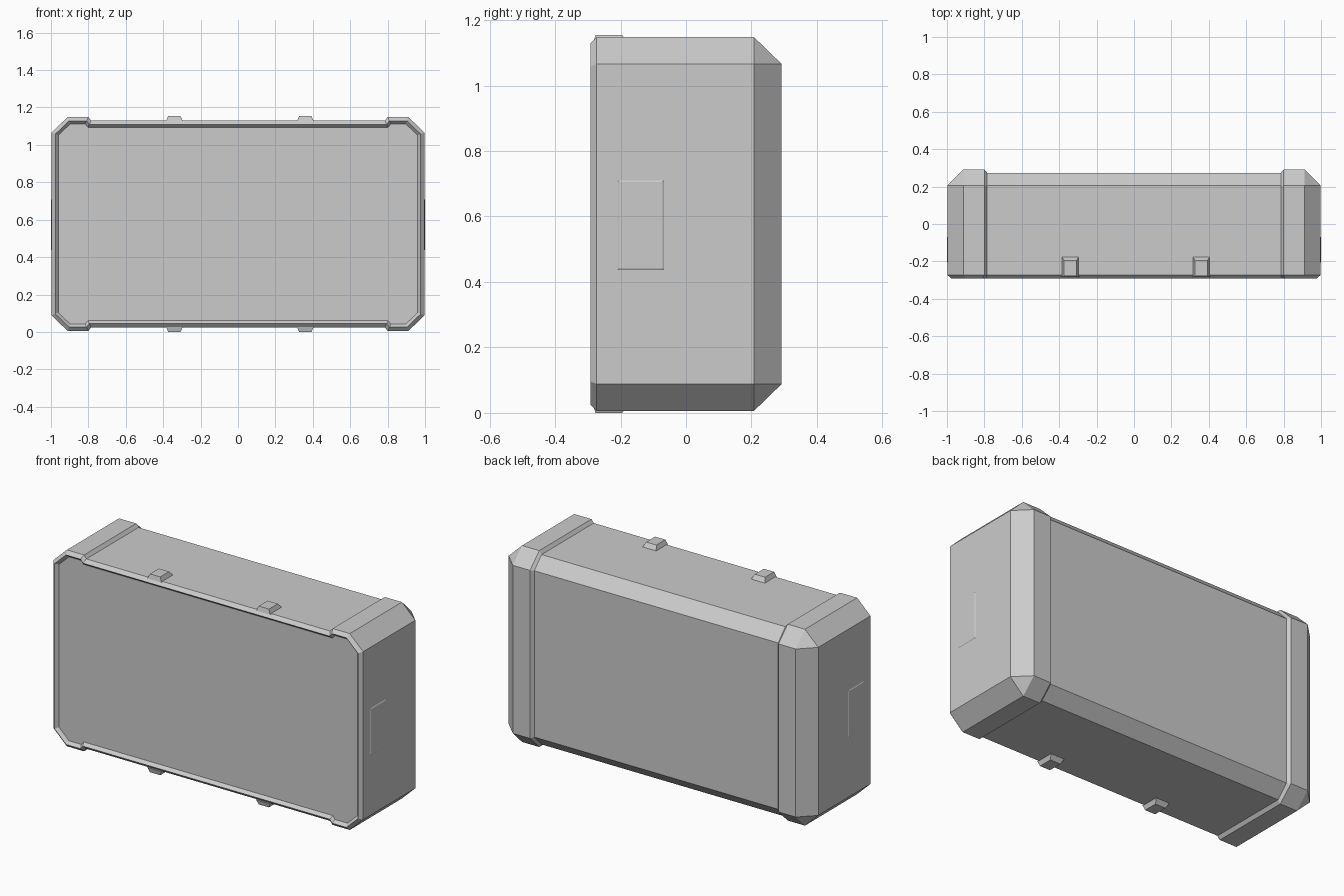
import bpy, bmesh
from mathutils import Vector

if "Cube" in bpy.data.objects:
    bpy.data.objects.remove(bpy.data.objects["Cube"])

ZC = 0.577           # mid height of the case
YF, YC = -0.273, 0.207   # front edge of walls, start of back chamfer


def finish(bm, name):
    bmesh.ops.remove_doubles(bm, verts=bm.verts[:], dist=1e-5)
    bmesh.ops.recalc_face_normals(bm, faces=bm.faces[:])
    me = bpy.data.meshes.new(name)
    bm.to_mesh(me)
    bm.free()
    ob = bpy.data.objects.new(name, me)
    bpy.context.collection.objects.link(ob)
    return ob


def bridge(bm, a, b, closed):
    n = len(a)
    for i in range(n if closed else n - 1):
        j = (i + 1) % n
        # collapsed corners become triangles
        pts = list(dict.fromkeys((a[i], a[j], b[j], b[i])))
        if len(pts) > 2:
            bm.faces.new([bm.verts.new(p) for p in pts])


def inset(pts, d):
    # mitred inward offset of a clockwise (x, z) outline
    out = []
    for i, p in enumerate(pts):
        d1 = (p - pts[i - 1]).normalized()
        d2 = (pts[(i + 1) % len(pts)] - p).normalized()
        n1, n2 = Vector((d1.y, -d1.x)), Vector((d2.y, -d2.x))
        out.append(p + (n1 + n2) * d / (1 + n1.dot(n2)))
    return out


def frustum(name, base, top):
    bm = bmesh.new()
    bridge(bm, base, top, True)
    for loop in (base, top):
        bm.faces.new([bm.verts.new(p) for p in loop])
    return finish(bm, name)


# Case shell: U-shaped sections lofted along x (x, half height, chamfer half height, back y)
half = [(0.785, 0.5525, 0.484, 0.274), (0.80, 0.5715, 0.489, 0.292),
        (0.911, 0.5715, 0.489, 0.292), (0.997, 0.489, 0.489, YC)]
stations = [(-x, h, c, y) for x, h, c, y in reversed(half)] + half
sections = [[(x, YF, ZC - h), (x, YC, ZC - h), (x, y, ZC - c),
             (x, y, ZC + c), (x, YC, ZC + h), (x, YF, ZC + h)]
            for x, h, c, y in stations]
bm = bmesh.new()
for a, b in zip(sections, sections[1:]):
    bridge(bm, a, b, False)
for s in (sections[0], sections[-1]):
    bm.faces.new([bm.verts.new(s[i]) for i in (0, 1, 4, 5)])

# Front rim with outer chamfer, inner slope and slightly recessed panel
outline = [Vector((x, ZC + h)) for x, h, _, _ in stations]
outline += [Vector((x, ZC - h)) for x, h, _, _ in reversed(stations)]
loops = [[(p.x, y, p.y) for p in inset(outline, d)]
         for d, y in ((0, YF), (0.02, -0.292), (0.036, -0.274))]
for a, b in zip(loops, loops[1:]):
    bridge(bm, a, b, True)
bm.faces.new([bm.verts.new(p) for p in loops[-1]])
finish(bm, "case_shell")


# Latch tabs above and below
def tab_loop(cx, hw, y0, y1, z):
    return [(cx - hw, y0, z), (cx + hw, y0, z), (cx + hw, y1, z), (cx - hw, y1, z)]


for s, level in ((1, "top"), (-1, "bottom")):
    for cx, side in ((-0.34, "left"), (0.36, "right")):
        frustum(f"latch_{level}_{side}",
                tab_loop(cx, 0.045, -0.284, -0.175, ZC + s * 0.55),
                tab_loop(cx, 0.033, -0.277, -0.195, ZC + s * 0.577))


# Raised handle pads on both ends
def pad_loop(x, d):
    y0, y1, z0, z1 = -0.21 + d, -0.066 - d, 0.435 + d, 0.712 - d
    return [(x, y0, z0), (x, y1, z0), (x, y1, z1), (x, y0, z1)]


for s, side in ((-1, "left"), (1, "right")):
    frustum(f"handle_pad_{side}", pad_loop(s * 0.996, 0), pad_loop(s, 0.006))
